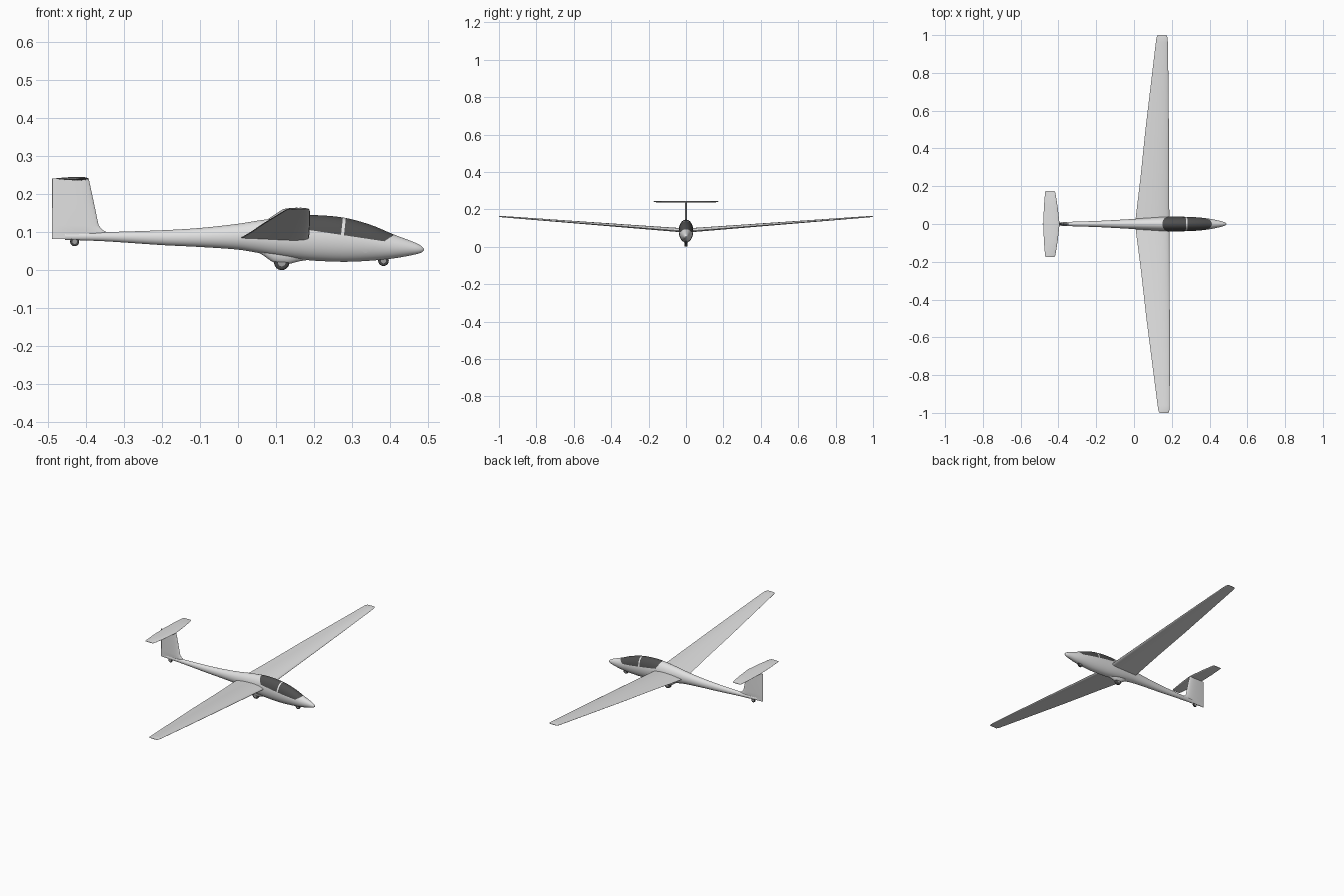
import bpy, bmesh, math
from mathutils import Vector, Matrix

if "Cube" in bpy.data.objects:
    bpy.data.objects.remove(bpy.data.objects["Cube"])


def material(name, c):
    m = bpy.data.materials.new(name)
    m.diffuse_color = (c[0], c[1], c[2], 1)
    m.use_nodes = True
    m.node_tree.nodes["Principled BSDF"].inputs["Base Color"].default_value = m.diffuse_color
    return m


WHITE = material("gloss_white", (0.75, 0.75, 0.75))
GLASS = material("dark_canopy", (0.08, 0.08, 0.08))
RUBBER = material("tyre_rubber", (0.06, 0.06, 0.06))
HUB = material("wheel_grey", (0.35, 0.35, 0.35))


def finish(name, bm, *mats):
    bmesh.ops.recalc_face_normals(bm, faces=bm.faces[:])
    me = bpy.data.meshes.new(name)
    bm.to_mesh(me)
    bm.free()
    for m in mats:
        me.materials.append(m)
    ob = bpy.data.objects.new(name, me)
    bpy.context.collection.objects.link(ob)
    return ob


def loft(rings):
    """Skin closed rings of equal length and cap both ends."""
    bm = bmesh.new()
    vs = [[bm.verts.new(p) for p in r] for r in rings]
    n = len(vs[0])
    for a, b in zip(vs, vs[1:]):
        for i in range(n):
            j = (i + 1) % n
            bm.faces.new((a[i], a[j], b[j], b[i]))
    bm.faces.new(vs[0])
    bm.faces.new(vs[-1])
    return bm


def smooth(stations, steps):
    """Smooth in-between stations (finite-difference Hermite along the first value)."""
    out = []

    def slope(i, k):
        a, b = stations[max(i - 1, 0)], stations[min(i + 1, len(stations) - 1)]
        return (b[k] - a[k]) / (b[0] - a[0])

    for i in range(len(stations) - 1):
        p, q = stations[i], stations[i + 1]
        d = q[0] - p[0]
        for s in range(steps):
            t = s / steps
            row = [p[0] + d * t]
            for k in range(1, len(p)):
                row.append((2*t**3 - 3*t*t + 1) * p[k] + (t**3 - 2*t*t + t) * d * slope(i, k)
                           + (3*t*t - 2*t**3) * q[k] + (t**3 - t*t) * d * slope(i + 1, k))
            out.append(row)
    return out + [list(stations[-1])]


def oval(x, top, bottom, half, n=40):
    c, h = (top + bottom) / 2, (top - bottom) / 2
    return [Vector((x, half * math.cos(2 * math.pi * i / n), c + h * math.sin(2 * math.pi * i / n)))
            for i in range(n)]


def airfoil(lead, trail, thick, camber=0.0, n=14):
    """Closed list of (x, offset) around an aerofoil from trailing edge and back."""
    chord = lead - trail
    pts = []
    for i in range(2 * n):
        c = 0.5 + 0.5 * math.cos(math.pi * i / n)     # 1 = trailing edge, 0 = nose
        t = 5 * thick * (0.2969 * math.sqrt(c) - 0.126 * c - 0.3516 * c**2
                         + 0.2843 * c**3 - 0.1015 * c**4) + 0.0006 * c
        side = 1 if i < n else -1
        pts.append((lead - chord * c, side * t + camber * 4 * c * (1 - c)))
    return pts


# Fuselage: x, top, bottom, half width
body = [(.49, .056, .052, .002), (.482, .064, .046, .008), (.465, .073, .041, .014),
        (.41, .094, .031, .026), (.35, .119, .025, .034), (.28, .138, .022, .038),
        (.2, .145, .025, .039), (.15, .143, .03, .038), (.1, .137, .037, .035),
        (.05, .13, .046, .031), (0, .122, .054, .027), (-.1, .111, .061, .021),
        (-.2, .105, .066, .016), (-.35, .1, .076, .011), (-.455, .097, .08, .005)]
bm = loft([oval(*s) for s in smooth(body, 5)])

# Canopy panes: cut the skin along straight planes, then colour the enclosed faces
planes = {"sill": ((.385, 0, .076), (.15, 0, 1)),
          "front": ((.41, 0, .092), (-.016, 0, .025)),
          "rear": ((.15, 0, .143), (.035, 0, .02)),
          "frame_front": ((.284, 0, .137), (1, 0, -.11)),
          "frame_rear": ((.276, 0, .137), (1, 0, -.11))}
for co, no in planes.values():
    bmesh.ops.bisect_plane(bm, geom=bm.verts[:] + bm.edges[:] + bm.faces[:],
                           plane_co=co, plane_no=no, dist=1e-6)
for f in bm.faces:
    c = f.calc_center_median()
    above = {k: (c - Vector(co)).dot(Vector(no)) > 0 for k, (co, no) in planes.items()}
    in_frame = above["frame_rear"] and not above["frame_front"]
    if above["sill"] and above["front"] and above["rear"] and not in_frame:
        f.material_index = 1
finish("fuselage", bm, WHITE, GLASS)

# Wing: |y|, leading x, trailing x, thickness, with dihedral and rounded tips
half_wing = [(0, .187, .006, .022), (.04, .187, .01, .021), (.25, .187, .036, .0175),
             (.5, .187, .063, .0135), (.75, .186, .094, .010), (.96, .184, .120, .007),
             (.988, .182, .124, .006), (1.0, .176, .130, .002)]
stations = [(-y, *r) for y, *r in half_wing[:0:-1]] + half_wing
rings = []
for y, le, te, th in stations:
    z = .083 + .078 * abs(y)
    rings.append([Vector((x - .005 * y, y, z + o)) for x, o in airfoil(le, te, th, th * .2)])
finish("wing", loft(rings), WHITE)

# Fin with rudder, faired into the tail boom: z, leading x, thickness
fin = [(.082, -.34, .012), (.1, -.346, .012), (.106, -.357, .013), (.118, -.367, .013),
       (.18, -.380, .012), (.241, -.393, .011)]
finish("fin_and_rudder", loft([[Vector((x, o, z)) for x, o in airfoil(le, -.49, th)]
                               for z, le, th in fin]), WHITE)

# Tailplane on top of the fin
half_tail = [(0, -.394, -.48, .009), (.09, -.404, -.477, .008),
             (.165, -.416, -.471, .006), (.175, -.421, -.468, .002)]
stations = [(-y, *r) for y, *r in half_tail[:0:-1]] + half_tail
finish("tailplane", loft([[Vector((x, y, .241 + o)) for x, o in airfoil(le, te, th)]
                          for y, le, te, th in stations]), WHITE)

# Belly fairing around the main wheel
belly = [(.035, .06, .053, .006), (.06, .065, .043, .011), (.095, .07, .020, .015),
         (.13, .07, .016, .015), (.16, .07, .023, .013), (.205, .06, .03, .006)]
finish("main_wheel_fairing", loft([oval(*s, n=24) for s in smooth(belly, 4)]), WHITE)


# Wheels with hubs
def disc(name, x, z, r, width, mat):
    bm = bmesh.new()
    bmesh.ops.create_cone(bm, cap_ends=True, segments=32, radius1=r, radius2=r, depth=width,
                          matrix=Matrix.Translation((x, 0, z)) @ Matrix.Rotation(math.pi / 2, 4, 'X'))
    return finish(name, bm, mat)


for name, x, z, r, w in (("main_wheel", .115, .02, .02, .016),
                         ("nose_wheel", .383, .025, .014, .010),
                         ("tail_wheel", -.43, .075, .012, .009)):
    tyre = disc(name, x, z, r, w, RUBBER)
    bevel = tyre.modifiers.new("rounded_tread", 'BEVEL')
    bevel.width, bevel.segments = w * .3, 3
    disc(name + "_hub", x, z, r * .5, w * 1.1, HUB)

# Smooth shading with crisp trailing edges
for ob in bpy.data.objects:
    ob.select_set(True)
    bpy.context.view_layer.objects.active = ob
bpy.ops.object.shade_smooth_by_angle(angle=math.radians(40))
